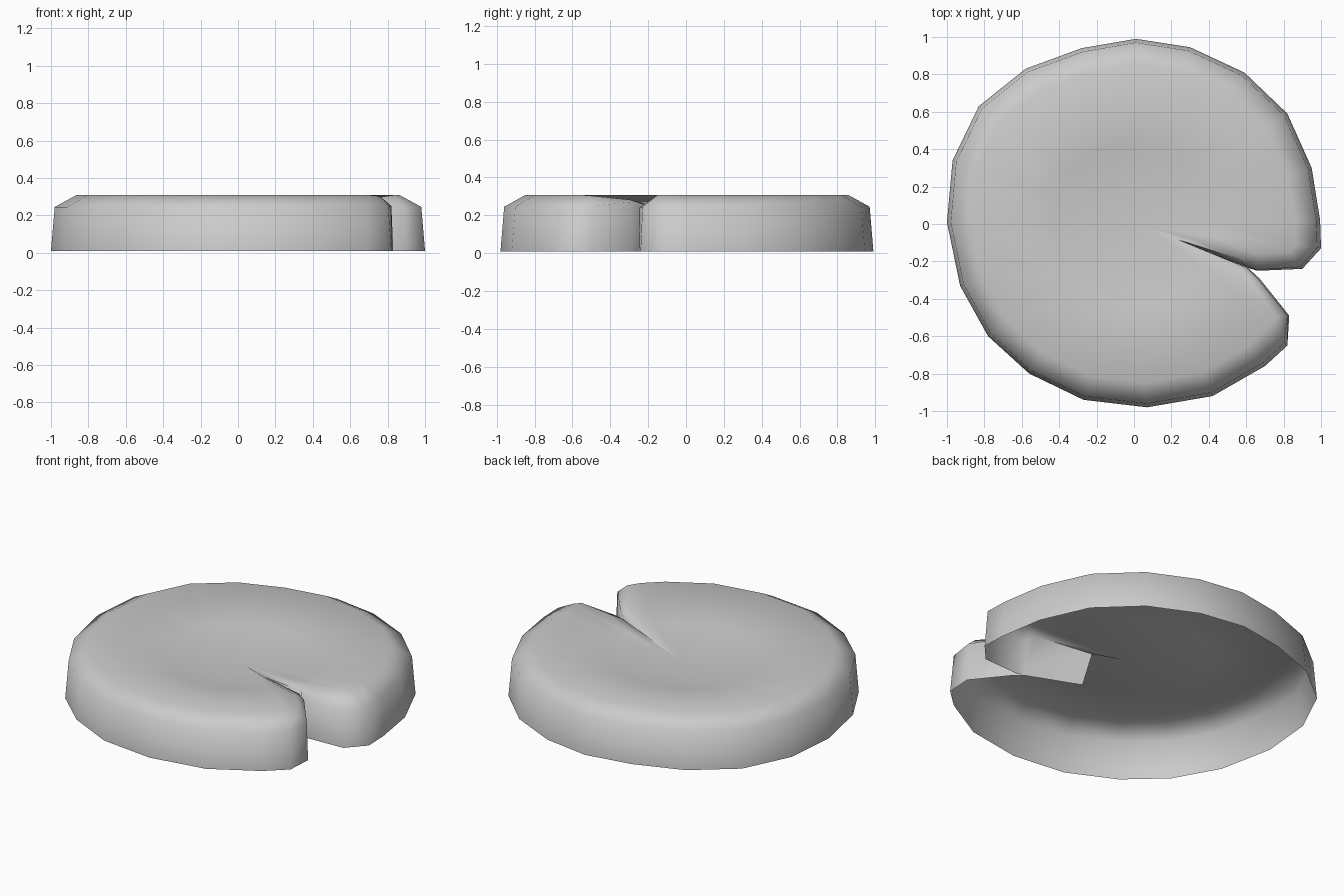
import bpy, bmesh

if "Cube" in bpy.data.objects:
    bpy.data.objects.remove(bpy.data.objects["Cube"])

# Outer rim of the pad, counter-clockwise, at ground level
ARC = [(1, -.13), (.995, .02), (.95, .3), (.82, .59), (.59, .81), (.3, .945), (.01, .99),
       (-.28, .94), (-.58, .83), (-.83, .63), (-.97, .34), (-1, .01), (-.93, -.33),
       (-.78, -.6), (-.56, -.8), (-.27, -.94), (.07, -.98), (.42, -.92), (.7, -.76),
       (.82, -.65)]
CENTRE = (.03, 0, .215)
SLIT_TOP, SLIT_LOW = (.24, -.085, .22), (.29, -.11, .01)


def column(x, y):
    """Side wall foot, shoulder, top rim and dished middle."""
    return [(x, y, .01), (x * .98, y * .98, .245),
            (x * .865, y * .865, .308), (x * .44, y * .44, .25)]


# Notch sides, with their own softened edges
upper = [[(.61, -.235, .01), (.6, -.23, .235), (.57, -.19, .262), SLIT_TOP],
         [(.66, -.25, .01), (.66, -.245, .24), (.66, -.16, .285), (.32, -.085, .235)],
         [(.9, -.24, .01), (.89, -.23, .245), (.83, -.15, .308), (.42, -.07, .25)]]
lower = [[(.83, -.49, .01), (.82, -.49, .25), (.76, -.5, .303), (.4, -.25, .25)],
         [(.67, -.29, .01), (.665, -.295, .27), (.62, -.3, .283), (.31, -.14, .24)],
         [(.615, -.24, .01), (.605, -.235, .25), (.58, -.225, .26), SLIT_TOP]]
columns = upper + [column(x, y) for x, y in ARC] + lower

bm = bmesh.new()


def face(*pts):
    bm.faces.new([bm.verts.new(p) for p in pts])


# Walls, rounded rim and dished top
for a, b in zip(columns, columns[1:]):
    for k in range(3):
        face(a[k], b[k], b[k + 1], a[k + 1])
    face(a[3], b[3], CENTRE)

# Narrow slit walls running towards the centre
first, last = columns[0], columns[-1]
face(SLIT_LOW, first[0], first[1], first[2], SLIT_TOP)
face(last[0], SLIT_LOW, SLIT_TOP, last[2], last[1])

bmesh.ops.remove_doubles(bm, verts=bm.verts, dist=.0005)
mesh = bpy.data.meshes.new("leaf_pad")
bm.to_mesh(mesh)
bm.free()
pad = bpy.data.objects.new("leaf_pad", mesh)
bpy.context.collection.objects.link(pad)
bpy.context.view_layer.objects.active = pad
pad.select_set(True)
bpy.ops.object.shade_smooth_by_angle(angle=1.25)
